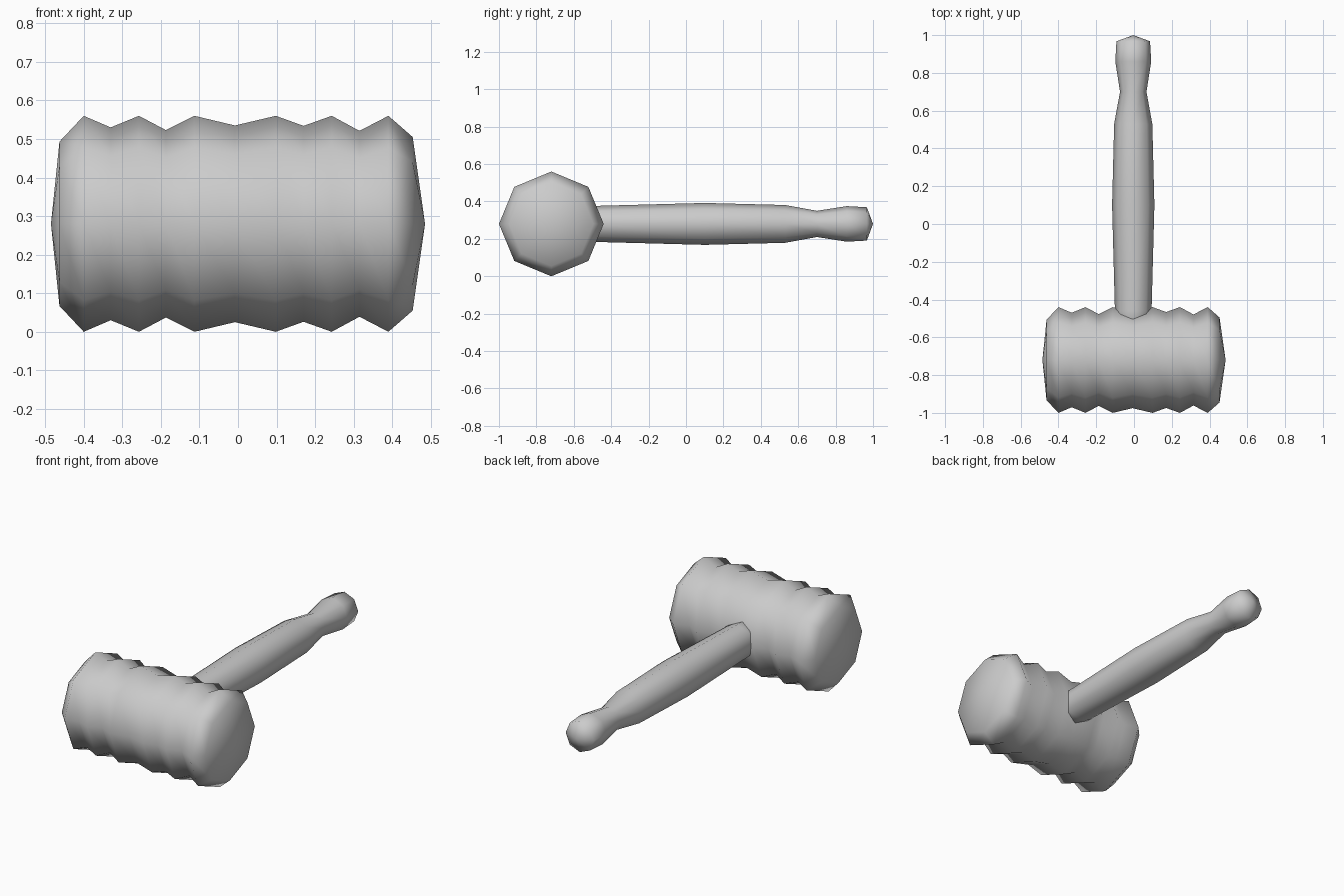
import bpy, bmesh
from math import cos, sin, tau
from mathutils import Vector

cube = bpy.data.objects.get("Cube")
if cube:
    bpy.data.objects.remove(cube, do_unlink=True)

grey = bpy.data.materials.new("plain_grey")
grey.use_nodes = True
colour = (0.6, 0.6, 0.6, 1)
grey.diffuse_color = colour
grey.node_tree.nodes["Principled BSDF"].inputs["Base Color"].default_value = colour


def turned(name, profile, axis, centre, sides=8):
    """Lathe (position, radius) pairs about an axis; zero radius gives a tip."""
    axis, up = Vector(axis), Vector((0, 0, 1))
    side = up.cross(axis)
    bm = bmesh.new()
    rings = []
    for t, r in profile:
        count = sides if r else 1
        rings.append([bm.verts.new(Vector(centre) + axis * t
                                   + r * (side * cos(tau * i / sides) + up * sin(tau * i / sides)))
                      for i in range(count)])
    for a, b in zip(rings, rings[1:]):
        for i in range(sides):
            j = (i + 1) % sides
            quad = [a[i % len(a)], a[j % len(a)], b[j % len(b)], b[i % len(b)]]
            bm.faces.new(list(dict.fromkeys(quad)))
    bmesh.ops.recalc_face_normals(bm, faces=bm.faces)
    for f in bm.faces:
        f.smooth = True
    mesh = bpy.data.meshes.new(name)
    bm.to_mesh(mesh)
    bm.free()
    mesh.materials.append(grey)
    obj = bpy.data.objects.new(name, mesh)
    bpy.context.collection.objects.link(obj)
    return obj


# Ridged barrel head with shallow pointed ends
turned("mallet_head",
       [(-0.485, 0), (-0.463, 0.213), (-0.4, 0.28), (-0.33, 0.25), (-0.257, 0.28),
        (-0.187, 0.243), (-0.113, 0.28), (-0.008, 0.255), (0.098, 0.28), (0.17, 0.254),
        (0.243, 0.28), (0.315, 0.241), (0.39, 0.28), (0.453, 0.225), (0.485, 0)],
       (1, 0, 0), (0, -0.72, 0.28))

# Swelling handle with a narrow neck and rounded knob
turned("handle",
       [(-0.6, 0), (-0.59, 0.092), (-0.46, 0.097), (0.1, 0.112), (0.53, 0.101),
        (0.7, 0.07), (0.86, 0.095), (0.967, 0.089), (1, 0)],
       (0, 1, 0), (-0.004, 0, 0.28))
